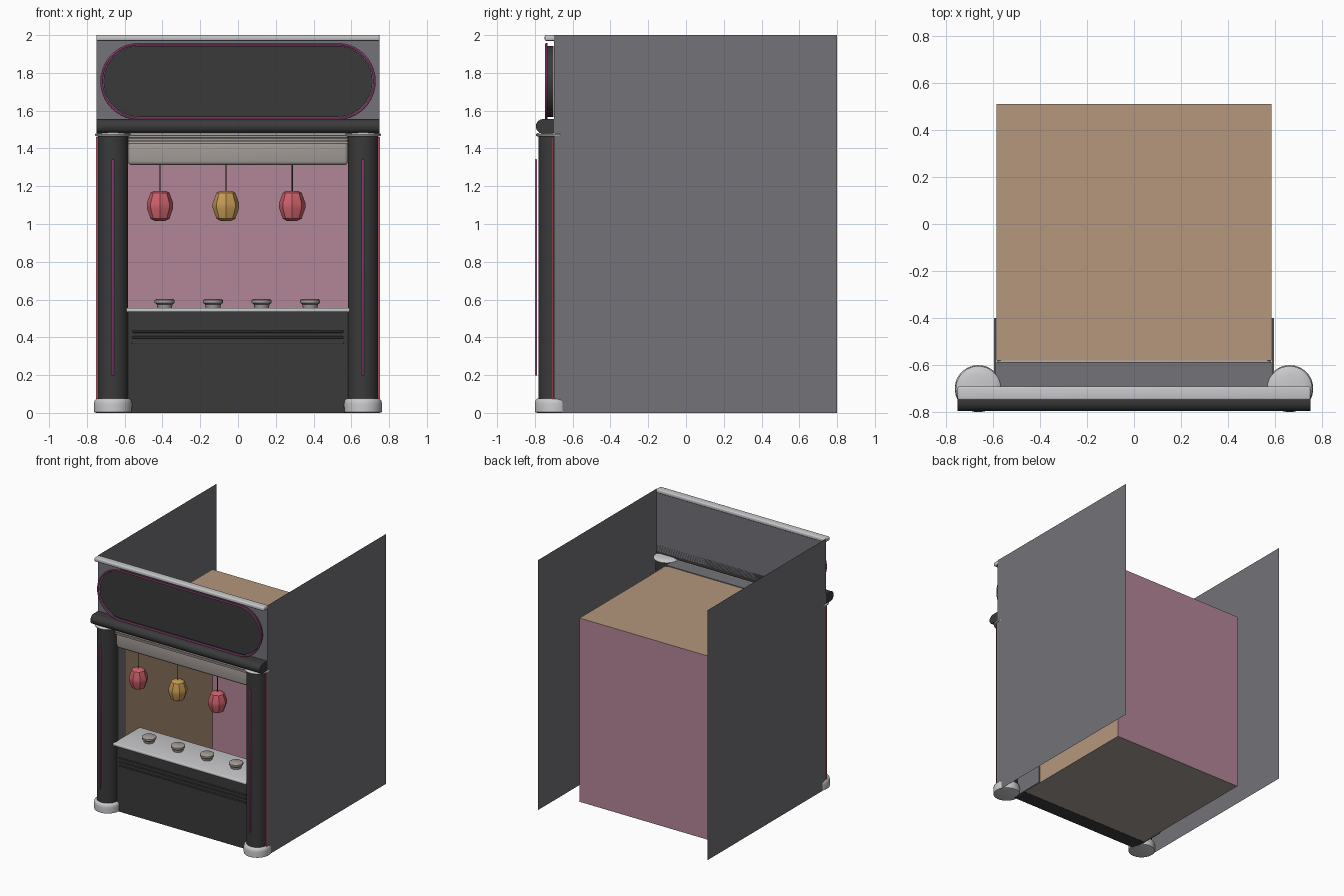
import bpy, bmesh, math
from mathutils import Vector

if "Cube" in bpy.data.objects:
    bpy.data.objects.remove(bpy.data.objects["Cube"])

def mat(name, r, g, b):
    m = bpy.data.materials.new(name)
    m.diffuse_color = (r, g, b, 1)
    m.use_nodes = True
    m.node_tree.nodes["Principled BSDF"].inputs["Base Color"].default_value = m.diffuse_color
    return m

DARK = mat("charcoal", .042, .042, .042)
GREY = mat("wall grey", .17, .17, .19)
LIGHT = mat("pale metal", .58, .58, .60)
BEIGE = mat("warm grey", .38, .34, .32)
TAN = mat("tan", .46, .31, .20)
PINK = mat("dusty pink", .45, .235, .31)
NEON = mat("neon magenta", .55, .09, .36)
RED = mat("lantern red", .62, .12, .15)
GOLD = mat("lantern gold", .58, .33, .09)

def finish(name, bm, m, smooth=True):
    bmesh.ops.recalc_face_normals(bm, faces=bm.faces)
    me = bpy.data.meshes.new(name)
    bm.to_mesh(me)
    bm.free()
    me.materials.append(m)
    ob = bpy.data.objects.new(name, me)
    bpy.context.collection.objects.link(ob)
    if smooth:
        bpy.ops.object.select_all(action='DESELECT')
        ob.select_set(True)
        bpy.context.view_layer.objects.active = ob
        bpy.ops.object.shade_smooth_by_angle(angle=math.radians(35))
    return ob

def box(name, x0, x1, y0, y1, z0, z1, m, bevel=0, seg=3):
    bm = bmesh.new()
    bmesh.ops.create_cube(bm, size=1)
    for v in bm.verts:
        v.co = ((x0+x1)/2 + v.co.x*(x1-x0), (y0+y1)/2 + v.co.y*(y1-y0), (z0+z1)/2 + v.co.z*(z1-z0))
    if bevel:
        bmesh.ops.bevel(bm, geom=bm.edges[:], offset=bevel, segments=seg, affect='EDGES', profile=.5)
    return finish(name, bm, m, bool(bevel))

def sheet(name, pts, m):
    bm = bmesh.new()
    bm.faces.new([bm.verts.new(p) for p in pts])
    return finish(name, bm, m, False)

def lathe(name, profile, x, y, m, n=32):
    """Revolve (radius, z) pairs about a vertical axis and close both ends."""
    bm = bmesh.new()
    rings = [[bm.verts.new((x + r*math.cos(2*math.pi*i/n), y + r*math.sin(2*math.pi*i/n), z))
              for i in range(n)] for r, z in profile]
    for a, b in zip(rings, rings[1:]):
        for i in range(n):
            bm.faces.new((a[i], a[(i+1) % n], b[(i+1) % n], b[i]))
    bm.faces.new(rings[0])
    bm.faces.new(rings[-1])
    return finish(name, bm, m)

def extrude_x(name, prof, x0, x1, m):
    """Extrude a (y, z) profile along x."""
    bm = bmesh.new()
    f = bm.faces.new([bm.verts.new((x0, y, z)) for y, z in prof])
    ex = bmesh.ops.extrude_face_region(bm, geom=[f])['geom']
    bmesh.ops.translate(bm, vec=(x1-x0, 0, 0), verts=[g for g in ex if isinstance(g, bmesh.types.BMVert)])
    return finish(name, bm, m)

def stadium(hw, r, cz, n=20):
    pts = []
    for s, a0 in ((1, -90), (-1, 90)):
        for i in range(n+1):
            a = math.radians(a0 + 180*i/n)
            pts.append((s*(hw-r) + r*math.cos(a), cz + r*math.sin(a)))
    return pts

# outer side walls: open sheets
for s, side in ((-1, "left"), (1, "right")):
    X = s*.75
    sheet(side+"_outer_wall", [(X, -.70, 0), (X, .80, 0), (X, .80, 2), (X, -.70, 2)], GREY)

# inner room, open at the front
W, Y0, Y1, H = .585, -.58, .51, 1.47
sheet("room_back_wall", [(-W, Y1, 0), (W, Y1, 0), (W, Y1, H), (-W, Y1, H)], PINK)
sheet("room_ceiling", [(-W, Y0, H), (W, Y0, H), (W, Y1, H), (-W, Y1, H)], TAN)
sheet("room_floor", [(-W, Y0, 0), (W, Y0, 0), (W, Y1, 0), (-W, Y1, 0)], BEIGE)
for s, side in ((-1, "left"), (1, "right")):
    sheet(side+"_room_wall", [(s*W, Y0, 0), (s*W, Y1, 0), (s*W, Y1, H), (s*W, Y0, H)], TAN)
    # grey jamb beside the opening
    xa, xb = sorted((s*.587, s*.595))
    box(side+"_jamb", xa, xb, -.70, -.40, 0, H, GREY)

# pillars with base, cap, neon tube and red edge strip
for s, side in ((-1, "left"), (1, "right")):
    x, y = s*.662, -.70
    lathe(side+"_pillar", [(.08, .06), (.08, 1.47)], x, y, DARK, 48)
    lathe(side+"_pillar_base", [(.088, 0), (.099, .004), (.1, .05), (.097, .066), (.088, .075), (.078, .078)],
          x, y, LIGHT, 48)
    lathe(side+"_pillar_cap", [(.08, 1.462), (.093, 1.466), (.096, 1.474), (.09, 1.48), (.06, 1.488)],
          x, y, LIGHT, 48)
    lathe(side+"_neon_tube", [(.003, .197), (.006, .202), (.006, 1.338), (.003, 1.343)], x, -.794, NEON, 10)
    xa, xb = sorted((s*.742, s*.7515))
    box(side+"_edge_strip", xa, xb, -.71, -.702, .07, 1.46, RED)

# sign board, top rail and rounded lower bar
sheet("sign_board", [(-.75, -.70, 1.5), (.75, -.70, 1.5), (.75, -.70, 2), (-.75, -.70, 2)], GREY)
box("top_rail", -.75, .75, -.748, -.69, 1.97, 2, LIGHT, .008)
bar = [(-.757 + .038*math.cos(math.radians(a)), 1.517 + .038*math.sin(math.radians(a)))
       for a in range(90, 271, 12)]
extrude_x("lower_sign_bar", bar + [(-.70, 1.479), (-.70, 1.555)], -.75, .75, DARK)

# stadium-shaped sign panel
bm = bmesh.new()
f = bm.faces.new([bm.verts.new((x, -.702, z)) for x, z in stadium(.712, .188, 1.755)])
ex = bmesh.ops.extrude_face_region(bm, geom=[f])['geom']
bmesh.ops.translate(bm, vec=(0, -.03, 0), verts=[g for g in ex if isinstance(g, bmesh.types.BMVert)])
finish("sign_panel", bm, DARK)

# neon ring: tube swept round the stadium
bm = bmesh.new()
R, k = .007, 8
path = stadium(.722, .197, 1.755)
rings = []
for i, (x, z) in enumerate(path):
    cx = .525 if x > 0 else -.525
    d = Vector((x-cx, 0, z-1.755)).normalized()
    rings.append([bm.verts.new(Vector((x, -.739, z)) + d*R*math.cos(2*math.pi*j/k)
                               + Vector((0, R*math.sin(2*math.pi*j/k), 0))) for j in range(k)])
for i in range(len(rings)):
    a, b = rings[i], rings[(i+1) % len(rings)]
    for j in range(k):
        bm.faces.new((a[j], a[(j+1) % k], b[(j+1) % k], b[j]))
finish("sign_neon_ring", bm, NEON)

# canopy above the opening, with ribs
box("canopy", -.583, .583, -.715, -.572, 1.312, 1.468, BEIGE, .02)
for i, z in enumerate((1.43, 1.448, 1.464)):
    box(f"canopy_rib_{i+1}", -.583, .583, -.727, -.70, z-.007, z+.007, BEIGE, .005, 2)
box("canopy_top", -.585, .585, -.70, -.587, 1.468, 1.474, GREY)

# counter with ribs, top and dishes
box("counter_front", -.587, .587, -.70, -.41, .004, .54, DARK)
box("counter_plinth", -.587, .587, -.70, -.582, 0, .02, DARK)
box("counter_top", -.592, .592, -.74, -.40, .533, .556, LIGHT, .007)
for i, z in enumerate((.37, .40, .43)):
    box(f"counter_rib_{i+1}", -.56, .56, -.709, -.695, z-.006, z+.006, DARK, .004, 2)
for i, x in enumerate((-.388, -.132, .125, .382)):
    lathe(f"dish_{i+1}", [(.038, .555), (.042, .575), (.053, .583), (.053, .597), (.045, .602)], x, -.57, BEIGE, 16)

# hanging lanterns
for i, (x, m) in enumerate(((-.413, RED), (-.064, GOLD), (.287, RED))):
    lathe(f"lantern_cord_{i+1}", [(.003, 1.16), (.003, 1.33)], x, -.67, DARK, 6)
    lathe(f"lantern_{i+1}", [(.025, 1.015), (.05, 1.028), (.07, 1.085), (.07, 1.11), (.05, 1.165), (.03, 1.176)],
          x, -.67, m, 8)
